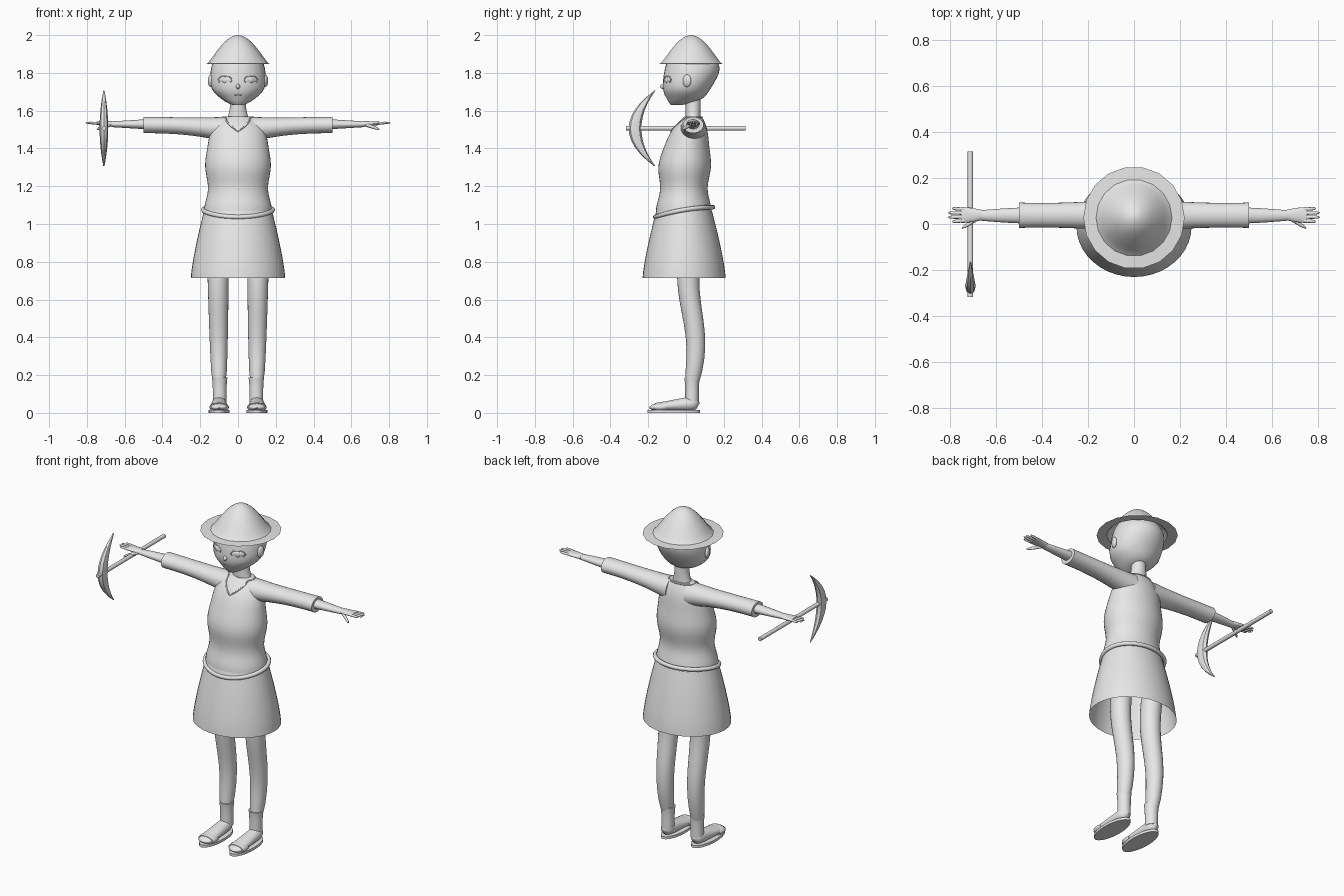
import bpy
import bmesh
from math import sin, cos, pi, radians
from mathutils import Vector, Matrix

cube = bpy.data.objects.get("Cube")
if cube:
    bpy.data.objects.remove(cube, do_unlink=True)

GREY = (0.8, 0.8, 0.8, 1)
grey = bpy.data.materials.new("plain_grey")
grey.use_nodes = True
grey.diffuse_color = GREY
grey.node_tree.nodes["Principled BSDF"].inputs["Base Color"].default_value = GREY
meshes = []


def add_mesh(name, bm):
    bmesh.ops.recalc_face_normals(bm, faces=bm.faces)
    mesh = bpy.data.meshes.new(name)
    bm.to_mesh(mesh)
    bm.free()
    mesh.materials.append(grey)
    obj = bpy.data.objects.new(name, mesh)
    bpy.context.collection.objects.link(obj)
    meshes.append(obj)


def rim_point(section, t, angle, axis="z"):
    """Point on the elliptical section found at fraction t of a part."""
    centre, wide, deep = section(t)
    a, b = max(wide, .001) * cos(angle), max(deep, .001) * sin(angle)
    offset = {"x": (0, a, b), "y": (a, 0, b), "z": (a, b, 0)}[axis]
    return Vector(centre) + Vector(offset)


def loft(name, section, axis="z", sides=24, steps=12, mirror=1, open_start=False):
    """Skin the elliptical sections of a part from t = 0 to t = 1."""
    bm = bmesh.new()
    rings = []
    for i in range(steps + 1):
        points = [rim_point(section, i / steps, 2 * pi * k / sides, axis) for k in range(sides)]
        rings.append([bm.verts.new((p.x * mirror, p.y, p.z)) for p in points])
    for low, high in zip(rings, rings[1:]):
        for k in range(sides):
            j = (k + 1) % sides
            bm.faces.new((low[k], low[j], high[j], high[k]))
    bm.faces.new(rings[-1])
    if not open_start:
        bm.faces.new(rings[0])
    add_mesh(name, bm)


def through(rows):
    """Section rule that runs smoothly through a few (z, y, wide, deep) rows."""
    def section(t):
        last = len(rows) - 1
        i = min(int(t * last), last - 1)
        u = t * last - i
        before, start, end, after = (Vector(rows[min(max(k, 0), last)]) for k in range(i - 1, i + 3))
        leave, arrive = (end - before) / 2, (after - start) / 2
        z, y, wide, deep = (start + leave * u + (3 * (end - start) - 2 * leave - arrive) * u ** 2
                            + (2 * (start - end) + leave + arrive) * u ** 3)
        return (0, y, z), wide, deep
    return section


def ball(name, location, size, turn=0):
    bm = bmesh.new()
    place = (Matrix.Translation(location) @ Matrix.Rotation(turn, 4, "Z")
             @ Matrix.Diagonal((*size, 1)))
    bmesh.ops.create_uvsphere(bm, u_segments=20, v_segments=12, radius=1, matrix=place)
    add_mesh(name, bm)


def cord(name, points, radius):
    curve = bpy.data.curves.new(name, "CURVE")
    curve.dimensions = "3D"
    curve.bevel_depth = radius
    curve.bevel_resolution = 2
    line = curve.splines.new("POLY")
    line.points.add(len(points) - 1)
    for point, place in zip(line.points, points):
        point.co = (*place, 1)
    line.use_cyclic_u = True
    curve.materials.append(grey)
    bpy.context.collection.objects.link(bpy.data.objects.new(name, curve))


def tip(t, power):
    """Full size at t = 0, rounding off to nothing at t = 1."""
    return max(0, 1 - abs(t) ** power) ** .5


def mix(start, end, t):
    return Vector(start).lerp(Vector(end), t)


TURN = [2 * pi * k / 48 for k in range(48)]


# Dress, belt and V collar
def skirt(t):
    flare = t ** 1.3
    return (0, -.01, .715 + .355 * t), .25 - .07 * flare, .22 - .073 * flare


def bodice(t):
    wave = .012 * cos(4 * pi * t) * (1 - t)
    return ((0, .05 * t ** 3 - .012, 1.07 + t / 2),
            wave + .168 * (1 - .56 * t ** 8), wave + .135 * (1 - .67 * t ** 5))


def collar_height(angle):
    notch = max(0, 1 - 1.3 * abs(cos(angle))) if sin(angle) < 0 else 0
    return .99 - .15 * notch


loft("skirt", skirt, sides=40, open_start=True)
loft("bodice", bodice, sides=40, steps=30, open_start=True)
cord("collar", [rim_point(bodice, collar_height(w), w) for w in TURN], .004)
cord("belt", [(.184 * cos(w), .153 * sin(w) - .01, 1.063 + .026 * sin(w) + .012 * cos(w) ** 2)
              for w in TURN], .012)

# Neck, head and face
loft("neck", lambda t: ((0, .038, 1.54 + .15 * t), .04 + .026 * (1 - t) ** 3, .04))
loft("head", through([(1.63, -.05, .03, .03), (1.66, -.01, .085, .09), (1.72, .005, .14, .127),
                      (1.82, .033, .143, .145), (1.9, .03, .11, .11), (1.95, .03, .05, .05)]),
     sides=32, steps=20)
ball("nose", (0, -.117, 1.728), (.012, .02, .014))
ball("mouth", (0, -.106, 1.683), (.022, .008, .006))


# Hat: domed crown flaring to a thin faceted brim
def hat(t):
    out = 1 - t
    dome = max(0, 1 - (out / .75) ** 2) ** 1.3
    return (0, .027, 1.846 + .01 * t + .144 * dome), .22 * out, .222 * out


loft("hat", hat, sides=18, steps=20, open_start=True)


# Limb sections, given for the left side
def sleeve(t):
    back = 1 - t
    return ((.06 + .44 * t, .038, 1.524 - .024 * back ** 2),
            .05 + .02 * back ** 2 + .005 * t ** 3, .043 + .025 * back ** 3)


def forearm(t):
    return (.46 + .21 * t, .037, 1.528), .035 - .013 * t ** 1.5, .028 - .013 * t


def palm(t):
    return (.66 + .09 * t, .039, 1.53 + .003 * t), .022 + .012 * sin(t * pi / 2), .015 - .006 * t


def finger(i):
    spread = i - 1.5
    base = (.735, .039 + .0165 * spread, 1.533)
    end = (.809 - .008 * spread ** 2, .039 + .019 * spread, 1.536)
    return lambda t: (mix(base, end, t), .0075 * tip(t, 6), .007 * tip(t, 6))


def thumb(t):
    size = .01 * tip(t, 4)
    return mix((.675, .026, 1.526), (.748, -.018, 1.502), t), size, size


def leg(t):
    size = .034 + .025 * t ** .5
    return (.1 + .007 * t, .032 + .02 * sin(2 * pi * t), .16 + .74 * t), size, size + .003


def sock(t):
    size = .036 + .005 * t ** 4
    return (.097, .032, .05 + .137 * t), size, size


def foot(t):
    height = .085 - .05 * t
    ends = tip(2 * t - 1, 6)
    return (.1, .072 - .269 * t, .01 + height / 2), (.037 + .012 * t) * ends, height / 2 * ends


def sole(t):
    return (.1, -.065, .015 * t), .055, .14


def strap(t):
    puff = .004 * sin(pi * t)
    return (.1, .055 * t - .165, .03), .048 + puff, .022 + puff


for side, label in ((1, "left"), (-1, "right")):
    # Eye, eyelid and ear
    turn = radians(27) * side
    eye = Vector((.068 * side, -.096, 1.763))
    slant = Matrix.Rotation(turn, 3, "Z")
    ball(label + "_eye", eye, (.038, .011, .019), turn)
    ball(label + "_iris", eye + slant @ Vector((0, -.006, 0)), (.014, .008, .017), turn)
    cord(label + "_eyelid", [eye + slant @ Vector((.04 * cos(w), -.003, .021 * sin(w)))
                             for w in TURN], .003)
    ball(label + "_ear", (.144 * side, .005, 1.758), (.014, .024, .033), -.4 * side)

    # Arm and hand
    for name, section in (("sleeve", sleeve), ("forearm", forearm), ("palm", palm), ("thumb", thumb)):
        loft(f"{label}_{name}", section, "x", mirror=side)
    for i, name in enumerate(("index", "middle", "ring", "little")):
        loft(f"{label}_{name}_finger", finger(i), "x", sides=10, mirror=side)

    # Leg, sock and sandal
    for name, section in (("leg", leg), ("sock", sock), ("sole", sole)):
        loft(f"{label}_{name}", section, mirror=side)
    for name, section in (("foot", foot), ("strap", strap)):
        loft(f"{label}_{name}", section, "y", steps=16, mirror=side)


# Pickaxe at the right hand
def pick(t):
    along = 2 * t - 1
    bulk = 1 - along ** 2
    return ((.71, .105 * along ** 2 - .27, 1.506 + .2 * along), .003 + .02 * bulk, .003 + .031 * bulk)


loft("pickaxe_head", pick, sides=8, mirror=-1)
loft("pickaxe_handle", lambda t: ((.71, .632 * t - .317, 1.507), .012, .012), "y",
     sides=10, steps=1, mirror=-1)

# Smooth shading with crisp edges
bpy.ops.object.select_all(action="DESELECT")
for obj in meshes:
    obj.select_set(True)
bpy.context.view_layer.objects.active = meshes[0]
bpy.ops.object.shade_smooth_by_angle(angle=radians(40))
